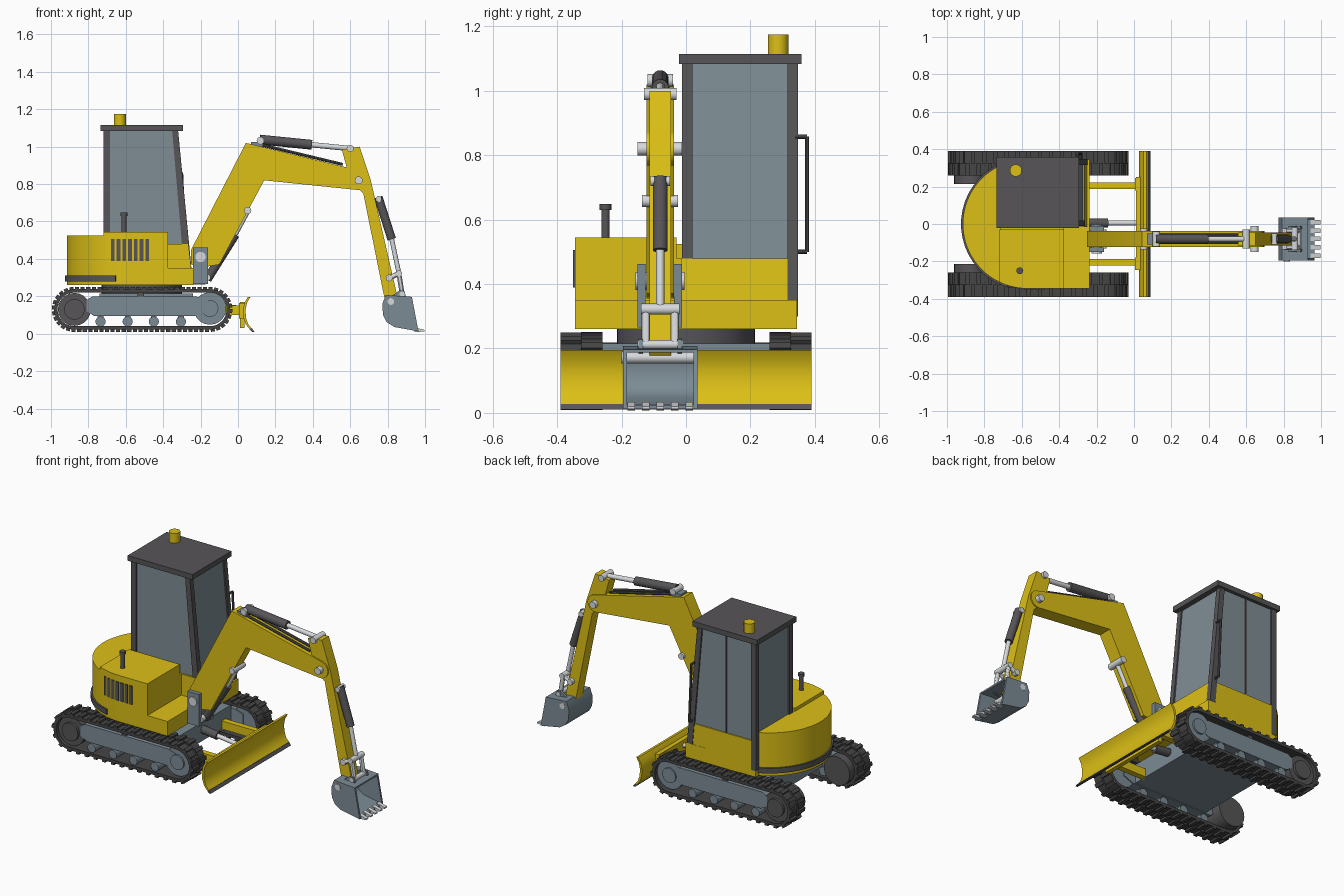
import bpy, bmesh, math
from mathutils import Vector, Matrix

if "Cube" in bpy.data.objects:
    bpy.data.objects.remove(bpy.data.objects["Cube"])


def material(name, rgb):
    m = bpy.data.materials.new(name)
    m.diffuse_color = (*rgb, 1)
    m.use_nodes = True
    m.node_tree.nodes["Principled BSDF"].inputs["Base Color"].default_value = m.diffuse_color
    return m


YELLOW = material("yellow paint", (0.72, 0.53, 0.008))
DARK = material("dark grey", (0.095, 0.09, 0.095))
RUBBER = material("track rubber", (0.06, 0.06, 0.06))
STEEL = material("blue grey steel", (0.20, 0.26, 0.30))
GLASS = material("tinted glass", (0.21, 0.27, 0.30))
CHROME = material("light metal", (0.68, 0.70, 0.72))


def finish(name, bm, mat):
    bmesh.ops.recalc_face_normals(bm, faces=bm.faces)
    me = bpy.data.meshes.new(name)
    bm.to_mesh(me)
    bm.free()
    me.materials.append(mat)
    ob = bpy.data.objects.new(name, me)
    bpy.context.collection.objects.link(ob)
    return ob


def prism(name, pts, lo, hi, mat, plane="xz"):
    """Extrude a 2D outline: xz outlines along y, xy outlines along z."""
    bm = bmesh.new()
    put = (lambda p, d: (p[0], d, p[1])) if plane == "xz" else (lambda p, d: (p[0], p[1], d))
    a = [bm.verts.new(put(p, lo)) for p in pts]
    b = [bm.verts.new(put(p, hi)) for p in pts]
    bm.faces.new(a)
    bm.faces.new(b[::-1])
    for i in range(len(pts)):
        j = (i + 1) % len(pts)
        bm.faces.new((a[i], a[j], b[j], b[i]))
    return finish(name, bm, mat)


def box(name, x, y, z, mat):
    return prism(name, [(x[0], z[0]), (x[1], z[0]), (x[1], z[1]), (x[0], z[1])], y[0], y[1], mat)


def rod(name, a, b, r, mat, n=20):
    a, b = Vector(a), Vector(b)
    bm = bmesh.new()
    m = Matrix.Translation((a + b) / 2) @ (b - a).to_track_quat('Z', 'Y').to_matrix().to_4x4()
    bmesh.ops.create_cone(bm, cap_ends=True, segments=n, radius1=r, radius2=r,
                          depth=(b - a).length, matrix=m)
    return finish(name, bm, mat)


def pin(name, x, z, y0, y1, r, mat=CHROME):
    return rod(name, (x, y0, z), (x, y1, z), r, mat)


def cylinder(name, a, mid, b, y, r):
    """Hydraulic cylinder in the xz plane: dark barrel plus bright piston."""
    P = lambda p: (p[0], y, p[1])
    rod(name + "_barrel", P(a), P(mid), r, DARK)
    rod(name + "_piston", P(mid), P(b), r * 0.55, CHROME)


# ---- tracks ----
XR, XF, ZC = -0.875, -0.15, 0.13


def belt_path(t, r):
    """Point and outward angle on the stadium loop, t in 0..1."""
    L, A = XF - XR, math.pi * 0.11
    s = (t % 1) * 2 * (L + A)
    if s < L:
        return XR + s, ZC + r, math.pi / 2
    if s < L + A:
        g = math.pi / 2 - (s - L) / 0.11
        return XF + r * math.cos(g), ZC + r * math.sin(g), g
    if s < 2 * L + A:
        return XF - (s - L - A), ZC - r, -math.pi / 2
    g = -math.pi / 2 - (s - 2 * L - A) / 0.11
    return XR + r * math.cos(g), ZC + r * math.sin(g), g


def track(side):
    y0, y1 = sorted((side * 0.26, side * 0.39))
    tag = "_left" if side > 0 else "_right"
    bm = bmesh.new()
    N, rings = 96, []
    for i in range(N):
        quad = []
        for r, y in ((0.108, y0), (0.108, y1), (0.09, y1), (0.09, y0)):
            x, z, _ = belt_path(i / N, r)
            quad.append(bm.verts.new((x, y, z)))
        rings.append(quad)
    for i in range(N):
        a, b = rings[i], rings[(i + 1) % N]
        for k in range(4):
            bm.faces.new((a[k], a[(k + 1) % 4], b[(k + 1) % 4], b[k]))
    # staggered cleats on the two halves of the belt
    for i in range(72):
        x, z, g = belt_path((i + 0.5) / 72, 0.113)
        yc = side * (0.293 if i % 2 else 0.357)
        m = (Matrix.Translation((x, yc, z)) @ Matrix.Rotation(-g, 4, 'Y')
             @ Matrix.Diagonal((0.014, 0.066, 0.022, 1)))
        bmesh.ops.create_cube(bm, size=1, matrix=m)
    finish("track_belt" + tag, bm, RUBBER)
    Y = lambda v: side * v
    pin("drive_sprocket" + tag, XR, ZC, Y(0.215), Y(0.37), 0.088, DARK)
    pin("sprocket_hub" + tag, XR, ZC, Y(0.37), Y(0.385), 0.055, DARK)
    pin("idler_wheel" + tag, XF, ZC + 0.005, Y(0.28), Y(0.37), 0.087, STEEL)
    pin("idler_hub" + tag, XF, ZC + 0.005, Y(0.37), Y(0.38), 0.045, STEEL)
    prism("track_frame" + tag, [(-0.81, 0.12), (-0.77, 0.095), (-0.22, 0.095), (-0.16, 0.12),
                                (-0.16, 0.18), (-0.22, 0.198), (-0.78, 0.198), (-0.81, 0.18)],
          Y(0.275), Y(0.372), STEEL)
    pin("top_roller" + tag, -0.52, 0.205, Y(0.29), Y(0.365), 0.018, DARK)
    for x in (-0.735, -0.59, -0.45, -0.305):
        pin("track_roller" + tag, x, 0.065, Y(0.28), Y(0.375), 0.027, STEEL)
        box("roller_bracket" + tag, (x - 0.015, x + 0.015), (Y(0.3), Y(0.355)), (0.06, 0.1), STEEL)


for s in (1, -1):
    track(s)
box("undercarriage_frame", (-0.74, -0.24), (-0.28, 0.28), (0.10, 0.215), STEEL)
rod("turntable", (-0.515, 0, 0.21), (-0.515, 0, 0.262), 0.215, DARK, 40)

# ---- dozer blade ----
face = [(0.066, 0.195), (0.048, 0.165), (0.04, 0.125), (0.043, 0.085), (0.055, 0.05), (0.074, 0.027)]
prism("dozer_blade", face + [(x - 0.014, z) for x, z in reversed(face)], -0.39, 0.39, YELLOW)
prism("blade_cutting_edge", [(0.06, 0.027), (0.076, 0.027), (0.088, 0.01), (0.074, 0.01)], -0.39, 0.39, DARK)
box("blade_back_beam", (0.01, 0.036), (-0.2, 0.25), (0.03, 0.17), YELLOW)
for s in (1, -1):
    box("blade_arm", (-0.26, 0.02), (s * 0.187, s * 0.222), (0.10, 0.15), YELLOW)
    box("blade_arm_flange", (0.005, 0.036), (s * 0.18, s * 0.245), (0.08, 0.165), YELLOW)
cylinder("blade_cylinder", (-0.26, 0.17), (-0.14, 0.155), (0.02, 0.135), 0.005, 0.024)

# ---- upper body, rounded at the back ----
CX, R = -0.57, 0.345


def outline(x0, x1, y0, y1):
    xs = [x0]
    if x0 < CX:
        xs += [CX - R * math.cos(math.radians(a)) for a in range(0, 91, 5)
               if x0 < CX - R * math.cos(math.radians(a)) < x1]
    xs.append(x1)
    half = lambda x: R if x >= CX else math.sqrt(max(R * R - (x - CX) ** 2, 1e-6))
    return [(x, max(y0, -half(x))) for x in xs] + [(x, min(y1, half(x))) for x in reversed(xs)]


prism("body_base", outline(-0.9149, -0.238, -1, 1), 0.26, 0.35, YELLOW, "xy")
prism("rear_counterweight", outline(-0.9149, -0.71, -1, 1), 0.35, 0.525, YELLOW, "xy")
prism("engine_hood", outline(-0.72, -0.375, -1, -0.03), 0.35, 0.545, YELLOW, "xy")
box("cab_base", (-0.715, -0.375), (-0.03, 0.345), (0.262, 0.48), YELLOW)
prism("cab_base_front", [(-0.375, 0.35), (-0.25, 0.35), (-0.265, 0.48), (-0.375, 0.48)], -0.015, 0.344, YELLOW)
arc = [math.radians(a) for a in range(104, 257, 8)]
prism("rear_bumper_strip", [(CX + 0.355 * math.cos(a), 0.355 * math.sin(a)) for a in arc]
      + [(CX + 0.34 * math.cos(a), 0.34 * math.sin(a)) for a in reversed(arc)], 0.28, 0.312, DARK, "xy")
for i in range(7):
    x = -0.68 + i * 0.0307
    # vents sit on the hood side, following the curve at the back
    y = -R if x > CX else -math.sqrt(R * R - (x - CX) ** 2)
    box("hood_vent", (x, x + 0.02), (y - 0.006, y + 0.012), (0.39, 0.505), DARK)
rod("exhaust_pipe", (-0.61, -0.25, 0.54), (-0.61, -0.25, 0.635), 0.013, DARK)
rod("exhaust_cap", (-0.61, -0.25, 0.63), (-0.61, -0.25, 0.648), 0.018, DARK)

# ---- cab ----
prism("cab_glass", [(-0.708, 0.48), (-0.272, 0.48), (-0.327, 1.085), (-0.708, 1.085)], -0.005, 0.338, GLASS)
for name, y in (("right", (-0.012, 0.02)), ("left", (0.315, 0.347))):
    z0 = 0.35 if name == "left" else 0.48
    xb = -0.249 if name == "left" else -0.262
    prism("front_pillar_" + name, [(xb - 0.038, z0), (xb, z0), (-0.32, 1.085), (-0.352, 1.085)], *y, DARK)
    box("rear_pillar_" + name, (-0.718, -0.685), y, (0.3 if name == "left" else 0.48, 1.085), DARK)
box("door_pillar", (-0.515, -0.505), (0.33, 0.342), (0.48, 1.085), DARK)
box("cab_roof", (-0.735, -0.295), (-0.022, 0.358), (1.083, 1.115), DARK)
rod("roof_beacon", (-0.632, 0.286, 1.11), (-0.632, 0.286, 1.175), 0.032, YELLOW, 24)
rail = [(-0.285, 0.34, 0.5), (-0.285, 0.376, 0.5), (-0.3, 0.376, 0.858), (-0.3, 0.34, 0.858)]
for a, b in zip(rail, rail[1:]):
    rod("door_handrail", a, b, 0.007, DARK, 10)

# ---- boom, centred on its own plane ----
Y = -0.08
for y in ((-0.15, -0.125), (-0.037, -0.012)):
    box("boom_bracket", (-0.24, -0.16), y, (0.265, 0.462), STEEL)
box("swing_post", (-0.25, -0.175), (-0.13, -0.03), (0.262, 0.34), STEEL)
pin("boom_foot_pin", -0.2, 0.41, -0.157, -0.005, 0.028)
tip = [(0.645 + 0.052 * math.cos(math.radians(a)), 0.82 + 0.052 * math.sin(math.radians(a)))
       for a in range(80, -101, -20)]
prism("boom", [(-0.25, 0.37), (-0.25, 0.45), (0.042, 1.02), (0.105, 1.005)] + tip
      + [(0.14, 0.82), (-0.1, 0.37), (-0.19, 0.355)], Y - 0.042, Y + 0.042, YELLOW)
cylinder("boom_cylinder", (-0.165, 0.29), (-0.015, 0.53), (0.052, 0.655), Y, 0.024)
pin("boom_cylinder_pin", 0.052, 0.658, -0.137, -0.025, 0.019)
pin("boom_cylinder_base_pin", -0.165, 0.3, -0.13, -0.03, 0.018)

# ---- stick with its cylinder and hose ----
prism("stick", [(0.555, 0.985), (0.65, 1.0), (0.71, 0.82), (0.852, 0.2), (0.82, 0.16), (0.785, 0.18),
                (0.67, 0.75), (0.6, 0.82)], Y - 0.034, Y + 0.034, YELLOW)
pin("stick_pivot_pin", 0.645, 0.82, -0.15, -0.012, 0.021)
cylinder("stick_cylinder", (0.115, 1.038), (0.395, 1.01), (0.6, 0.99), Y, 0.026)
pin("stick_cylinder_rear_pin", 0.12, 1.032, -0.12, -0.04, 0.02)
box("stick_cylinder_mount", (0.07, 0.13), (Y - 0.03, Y + 0.03), (0.995, 1.025), STEEL)
pin("stick_cylinder_front_pin", 0.6, 0.99, -0.13, -0.03, 0.019)
for y in (Y - 0.02, Y + 0.02):
    rod("boom_hose", (0.11, 1.015, 0) and (0.11, y, 1.013), (0.56, y, 0.905), 0.008, DARK, 8)

# ---- bucket cylinder and linkage ----
cylinder("bucket_cylinder", (0.75, 0.73), (0.822, 0.505), (0.86, 0.325), Y, 0.023)
pin("bucket_cylinder_pin", 0.752, 0.72, -0.11, -0.05, 0.016)
for y in (Y - 0.045, Y + 0.045):
    rod("rocker_link", (0.808, y, 0.298), (0.86, y, 0.322), 0.013, CHROME, 12)
    rod("bucket_link", (0.86, y, 0.322), (0.878, y, 0.212), 0.013, CHROME, 12)
pin("rocker_pin", 0.808, 0.298, -0.137, -0.023, 0.018)
pin("link_pin", 0.86, 0.322, -0.14, -0.02, 0.017)
pin("bucket_link_pin", 0.878, 0.212, -0.15, -0.01, 0.014)
pin("bucket_pivot_pin", 0.817, 0.172, -0.2, 0.036, 0.018)
for y in (Y - 0.06, Y + 0.06):
    prism("bucket_ear", [(0.79, 0.18), (0.9, 0.19), (0.89, 0.228), (0.865, 0.232)], y - 0.007, y + 0.007, STEEL)

# ---- bucket shell, open toward the front ----
shell = [(0.93, 0.197), (0.79, 0.207), (0.772, 0.16), (0.775, 0.1), (0.795, 0.062), (0.835, 0.036), (0.965, 0.012)]
inner = [(0.93, 0.187), (0.8, 0.195), (0.784, 0.158), (0.786, 0.104), (0.803, 0.072), (0.84, 0.048), (0.965, 0.024)]
prism("bucket_shell", shell + inner[::-1], -0.19, 0.03, STEEL)
for y in ((-0.195, -0.183), (0.023, 0.035)):
    prism("bucket_side", shell, *y, STEEL)
for i in range(5):
    y = -0.17 + i * 0.045
    prism("bucket_tooth", [(0.945, 0.008), (0.998, 0.012), (0.998, 0.02), (0.945, 0.034)], y - 0.012, y + 0.012, CHROME)

# ---- smooth round parts, keep edges sharp ----
bpy.ops.object.select_all(action='SELECT')
bpy.context.view_layer.objects.active = bpy.data.objects["boom"]
bpy.ops.object.shade_smooth_by_angle()
